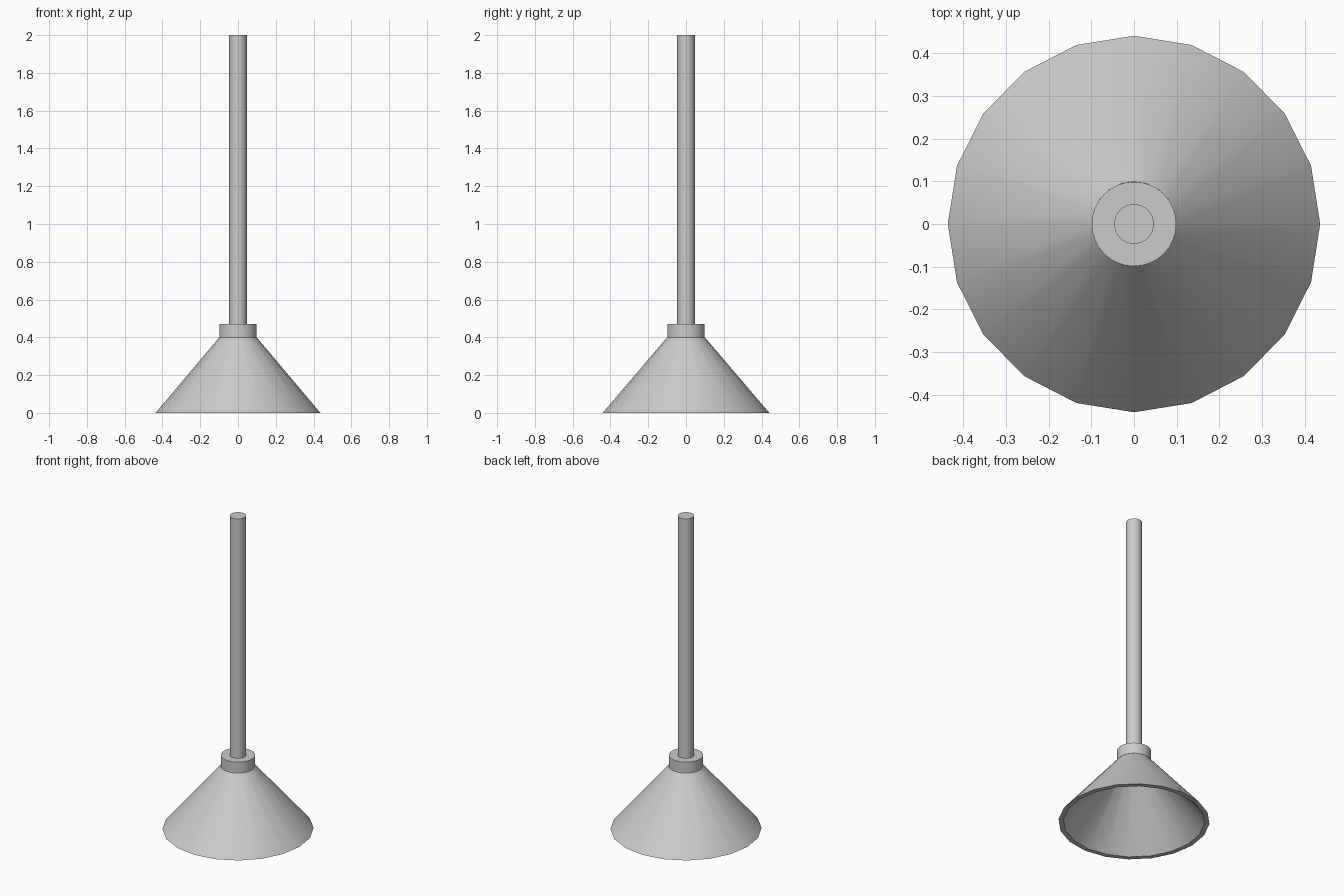
import bpy, bmesh
from math import cos, sin, tau, radians

if "Cube" in bpy.data.objects:
    bpy.data.objects.remove(bpy.data.objects["Cube"])


def lathe(name, profile, sides, sx=1.0, sy=1.0):
    """Spin (radius, z) points around z; radius 0 makes a pole."""
    bm = bmesh.new()
    rings = []
    for r, z in profile:
        n = 1 if r == 0 else sides
        rings.append([bm.verts.new((r * sx * cos(tau * i / sides),
                                    r * sy * sin(tau * i / sides), z)) for i in range(n)])
    for a, b in zip(rings, rings[1:]):
        for i in range(sides):
            j = (i + 1) % sides
            quad = [a[i % len(a)], a[j % len(a)], b[j % len(b)], b[i % len(b)]]
            bm.faces.new(list(dict.fromkeys(quad)))
    bmesh.ops.recalc_face_normals(bm, faces=bm.faces)
    mesh = bpy.data.meshes.new(name)
    bm.to_mesh(mesh)
    bm.free()
    ob = bpy.data.objects.new(name, mesh)
    bpy.context.collection.objects.link(ob)
    bpy.ops.object.select_all(action='DESELECT')
    ob.select_set(True)
    bpy.context.view_layer.objects.active = ob
    bpy.ops.object.shade_smooth_by_angle(angle=radians(30))
    return ob


# Hollow cone shade with a flat rim and closed inner top
lathe("shade", [(0, 0.40), (0.10, 0.40), (0.441, 0), (0.412, 0), (0.082, 0.387), (0, 0.387)],
      20, sx=0.989)

# Collar on top of the shade
lathe("collar", [(0, 0.40), (0.099, 0.40), (0.099, 0.47), (0, 0.47)], 32)

# Hanging rod
lathe("rod", [(0, 0.46), (0.0465, 0.46), (0.0465, 2.0), (0, 2.0)], 32)
